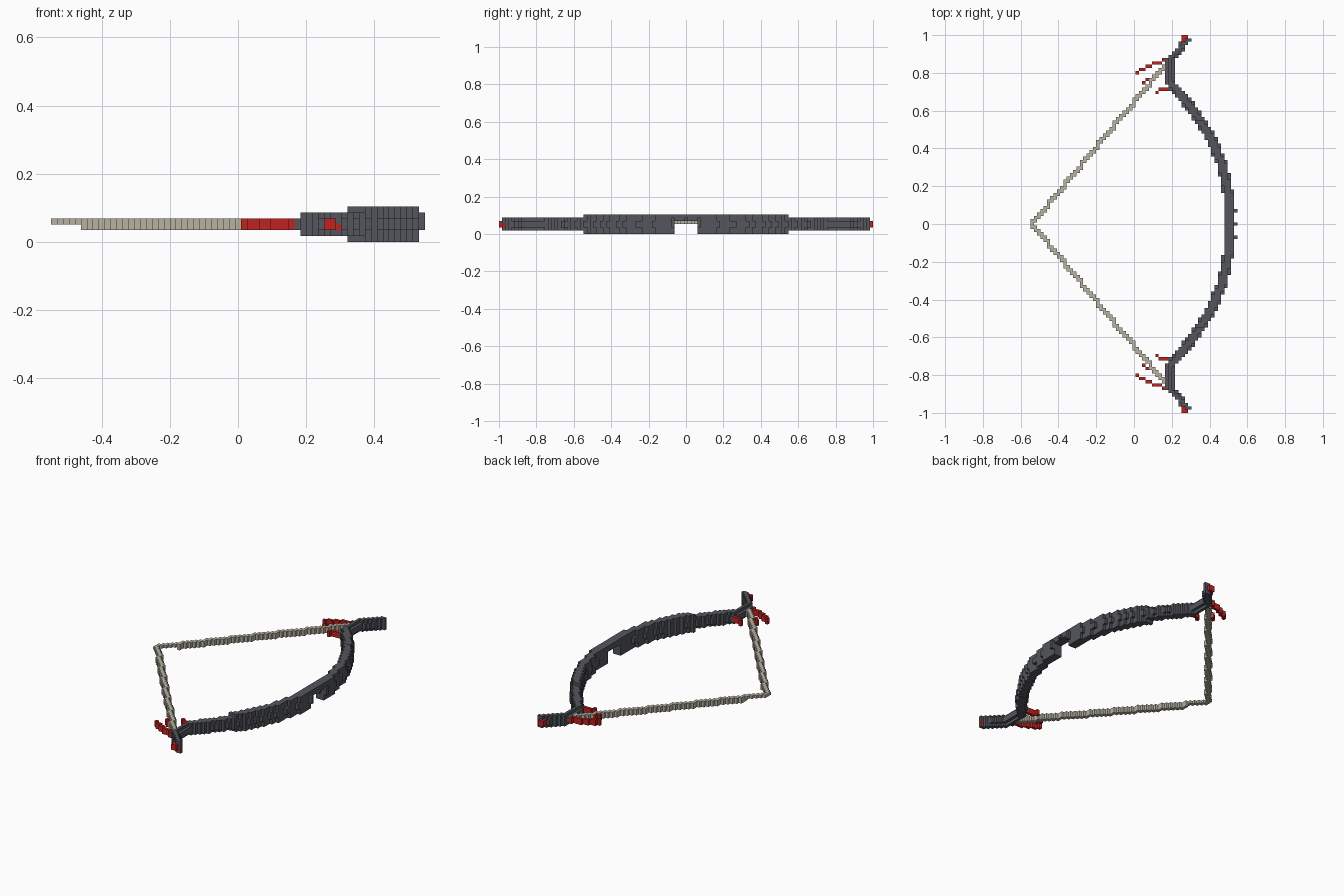
import bpy
import bmesh
from mathutils import Vector
from mathutils.geometry import intersect_point_line

V = 2 / 115          # edge length of one block
ROWS = range(6)

if "Cube" in bpy.data.objects:
    bpy.data.objects.remove(bpy.data.objects["Cube"])


def material(name, rgb):
    mat = bpy.data.materials.new(name)
    mat.use_nodes = True
    colour = (*rgb, 1)
    mat.diffuse_color = colour
    mat.node_tree.nodes["Principled BSDF"].inputs["Base Color"].default_value = colour
    return mat


grey = material("dark grey", (0.088, 0.092, 0.108))
red = material("red", (0.52, 0.016, 0.016))
cream = material("pale string", (0.48, 0.45, 0.37))


def distance(point, path):
    best = 9
    for a, b in zip(path, path[1:]):
        a, b = Vector((*a, 0)), Vector((*b, 0))
        hit, t = intersect_point_line(point, a, b)
        near = a if t < 0 else b if t > 1 else hit
        best = min(best, (point - near).length)
    return best


def trace(path, width):
    """Blocks near a plan path, mirrored in y; width(x, y, row) is the half width."""
    cells = set()
    for i in range(-31, 32):
        for j in range(58):
            x, y = i * V, j * V
            d = distance(Vector((x, y, 0)), path)
            if d > 0.04:
                continue
            for k in ROWS:
                if d <= width(x, y, k):
                    cells |= {(i, j, k), (i, -j, k)}
    return cells


def build(name, cells, mat):
    """Mesh of the outer faces of a set of blocks."""
    bm = bmesh.new()
    cache = {}

    def vert(p):
        key = tuple(p)
        if key not in cache:
            cache[key] = bm.verts.new(((p[0] - 0.5) * V, (p[1] - 0.5) * V, p[2] * V))
        return cache[key]

    for cell in sorted(cells):
        for axis in range(3):
            for side in (0, 1):
                beside = list(cell)
                beside[axis] += 2 * side - 1
                if tuple(beside) in cells:
                    continue
                u, w = (axis + 1) % 3, (axis + 2) % 3
                corners = []
                for du, dw in ((0, 0), (1, 0), (1, 1), (0, 1)):
                    p = list(cell)
                    p[axis] += side
                    p[u] += du
                    p[w] += dw
                    corners.append(vert(p))
                bm.faces.new(corners if side else corners[::-1])
    mesh = bpy.data.meshes.new(name)
    bm.to_mesh(mesh)
    bm.free()
    mesh.materials.append(mat)
    obj = bpy.data.objects.new(name, mesh)
    bpy.context.collection.objects.link(obj)


# Bow limbs: deep near the grip, shallower past the shoulders
def limb_width(x, y, k):
    if y > 0.54 and k in (0, 5):
        return -1
    if y > 0.73:
        return 0.019 if k in (2, 3) else 0.014
    return 0.027 if k in (2, 3) else 0.022


limb_path = [(0.505, 0), (0.503, 0.14), (0.47, 0.3), (0.432, 0.4), (0.382, 0.5),
             (0.315, 0.6), (0.235, 0.7), (0.19, 0.75), (0.19, 0.87), (0.285, 0.975)]
bow = trace(limb_path, limb_width)

# Grip: a thin bridge with the lower blocks left out, and small studs outside
grip = {c for c in bow if abs(c[1]) <= 3}
limbs = bow - grip
grip = {c for c in grip if c[2] >= 4} | {(31, 0, 4)}
limbs |= {(31, s * 4, k) for s in (-1, 1) for k in (2, 3, 4)}

# Red caps on the limb ends
tips = {(i, s * j, k) for i in (15, 16) for j in (56, 57) for k in (2, 3) for s in (-1, 1)}
tips |= {(17, -56, 2)}
limbs -= tips


# Drawn string
def string_width(x, y, k):
    rows = (3,) if x < -0.46 else (2, 3)
    return 0.0122 if k in rows else -1


string = trace([(-0.54, 0), (0.18, 0.86)], string_width) - bow


# Fletching strands at each end
def strand_width(x, y, k):
    return 0.0082 if k in (2, 3) else -1


strands = set()
for start, end in (((0.008, 0.802), (0.19, 0.882)),
                   ((0.05, 0.745), (0.12, 0.79)),
                   ((0.115, 0.695), (0.19, 0.728))):
    strands |= trace([start, end], strand_width)
strands -= bow | string

build("limbs", limbs, grey)
build("grip", grip, grey)
build("limb_tips", tips, red)
build("string", string, cream)
build("feather_strands", strands, red)
